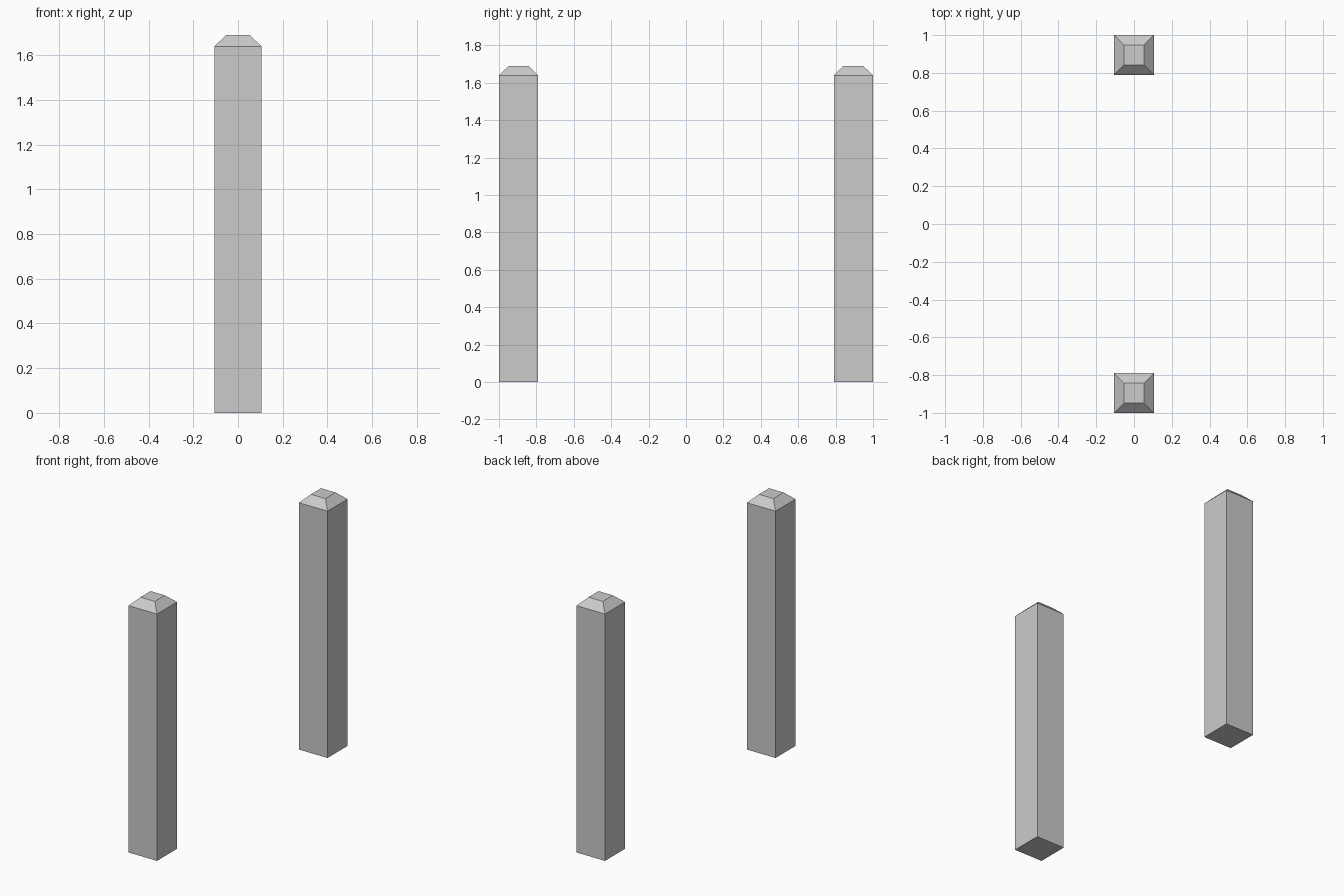
import bpy, bmesh

if "Cube" in bpy.data.objects:
    bpy.data.objects.remove(bpy.data.objects["Cube"])

HALF = 0.105      # post half width
TOP_HALF = 0.053  # half width of the flat tip
SHOULDER = 1.64   # height where the chamfered tip starts
HEIGHT = 1.69


def square_ring(bm, half, z):
    return [bm.verts.new((sx * half, sy * half, z))
            for sx, sy in ((-1, -1), (1, -1), (1, 1), (-1, 1))]


def make_post(name, y):
    bm = bmesh.new()
    rings = [square_ring(bm, h, z) for h, z in
             ((HALF, 0), (HALF, SHOULDER), (TOP_HALF, HEIGHT))]
    # shaft and sloped tip sides
    for lower, upper in zip(rings, rings[1:]):
        for i in range(4):
            j = (i + 1) % 4
            bm.faces.new((lower[i], lower[j], upper[j], upper[i]))
    # end caps
    bm.faces.new(rings[0][::-1])
    bm.faces.new(rings[-1])
    mesh = bpy.data.meshes.new(name)
    bm.to_mesh(mesh)
    bm.free()
    post = bpy.data.objects.new(name, mesh)
    post.location.y = y
    bpy.context.collection.objects.link(post)


# two matching gate posts
make_post("front_post", -(1 - HALF))
make_post("back_post", 1 - HALF)
